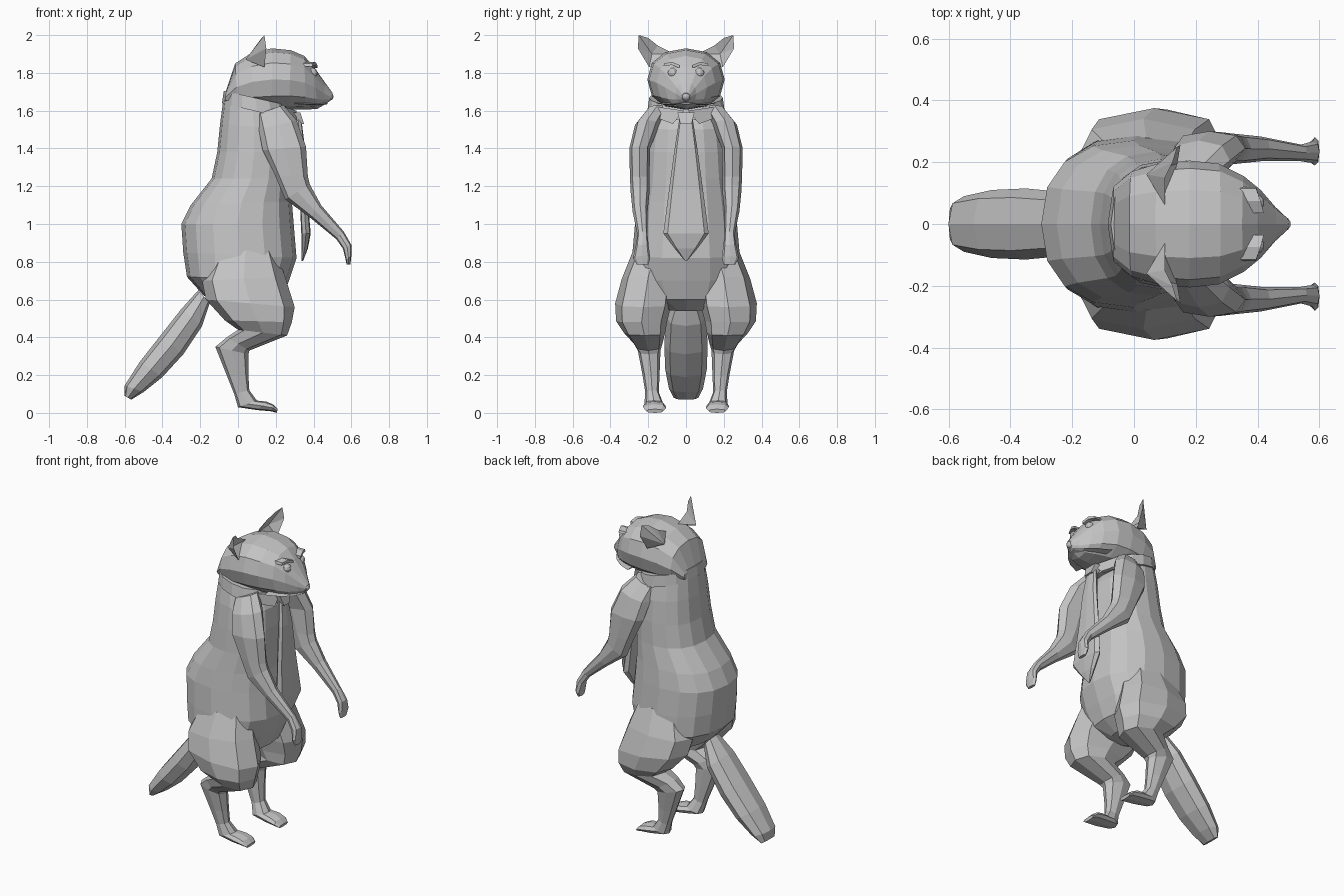
import bpy, bmesh, math
from mathutils import Vector

fur = bpy.data.materials.new("plain_grey")
fur.diffuse_color = (0.55, 0.55, 0.55, 1)


def finish(name, bm, mirror=False):
    bmesh.ops.recalc_face_normals(bm, faces=bm.faces)
    me = bpy.data.meshes.new(name)
    bm.to_mesh(me)
    bm.free()
    me.materials.append(fur)
    ob = bpy.data.objects.new(name, me)
    bpy.context.collection.objects.link(ob)
    if mirror:
        m = ob.modifiers.new("mirror", 'MIRROR')
        m.use_axis = (False, True, False)
        m.use_mirror_merge = False
    return ob


def loft(name, rings, n=12, power=1.0, mirror=False):
    """Each ring: x1, z1, x2, z2 (side-profile end points), y centre, y half width."""
    bm = bmesh.new()
    loops = []
    for x1, z1, x2, z2, yc, w in rings:
        loop = []
        for i in range(n):
            a = 2 * math.pi * i / n
            c, s = math.cos(a), math.sin(a)
            c = math.copysign(abs(c) ** power, c)
            s = math.copysign(abs(s) ** power, s)
            loop.append(bm.verts.new(((x1 + x2) / 2 + c * (x2 - x1) / 2, yc + s * w,
                                      (z1 + z2) / 2 + c * (z2 - z1) / 2)))
        loops.append(loop)
    for a, b in zip(loops, loops[1:]):
        for i in range(n):
            j = (i + 1) % n
            bm.faces.new((a[i], a[j], b[j], b[i]))
    bm.faces.new(loops[0])
    bm.faces.new(loops[-1])
    return finish(name, bm, mirror)


def slab(name, outline, thickness, mirror=False):
    """Extrude an outline of 3D points along x."""
    bm = bmesh.new()
    f = bm.faces.new([bm.verts.new(p) for p in outline])
    new = bmesh.ops.extrude_face_region(bm, geom=[f])["geom"]
    verts = [v for v in new if isinstance(v, bmesh.types.BMVert)]
    bmesh.ops.translate(bm, verts=verts, vec=(thickness, 0, 0))
    return finish(name, bm, mirror)


def ball(name, pos, r, scale=(1, 1, 1), mirror=False):
    bm = bmesh.new()
    bmesh.ops.create_uvsphere(bm, u_segments=10, v_segments=6, radius=r)
    for v in bm.verts:
        v.co = Vector(a * s for a, s in zip(v.co, scale)) + Vector(pos)
    return finish(name, bm, mirror)


# Torso, from crotch to neck
loft("torso", [
    (-0.06, 0.55, 0.14, 0.54, 0, 0.10),
    (-0.18, 0.62, 0.23, 0.60, 0, 0.24),
    (-0.27, 0.72, 0.27, 0.70, 0, 0.29),
    (-0.29, 0.85, 0.31, 0.82, 0, 0.285),
    (-0.30, 1.00, 0.295, 1.00, 0, 0.27),
    (-0.25, 1.10, 0.285, 1.12, 0, 0.255),
    (-0.14, 1.24, 0.28, 1.24, 0, 0.235),
    (-0.11, 1.38, 0.28, 1.38, 0, 0.225),
    (-0.095, 1.53, 0.27, 1.50, 0, 0.21),
    (-0.075, 1.68, 0.22, 1.60, 0, 0.18)], n=16, power=0.85)

# Bent legs running from the hips into the feet
loft("leg", [
    (-0.12, 0.86, 0.20, 0.86, 0.16, 0.12),
    (-0.19, 0.70, 0.25, 0.72, 0.20, 0.14),
    (-0.17, 0.60, 0.30, 0.56, 0.225, 0.15),
    (-0.07, 0.49, 0.285, 0.48, 0.235, 0.135),
    (0.00, 0.44, 0.26, 0.41, 0.22, 0.11),
    (-0.06, 0.40, 0.06, 0.33, 0.20, 0.075),
    (-0.12, 0.35, 0.055, 0.31, 0.195, 0.06),
    (-0.06, 0.20, 0.055, 0.20, 0.185, 0.045),
    (-0.02, 0.10, 0.06, 0.12, 0.18, 0.036),
    (0.00, 0.03, 0.10, 0.065, 0.17, 0.05),
    (0.10, 0.015, 0.15, 0.06, 0.168, 0.06),
    (0.18, 0.008, 0.185, 0.045, 0.165, 0.06),
    (0.205, 0.00, 0.21, 0.02, 0.165, 0.045)], n=8, power=0.8, mirror=True)

# Arms reaching forward with drooping hands
loft("arm", [
    (0.10, 1.58, 0.24, 1.63, 0.15, 0.055),
    (0.11, 1.50, 0.31, 1.55, 0.205, 0.065),
    (0.13, 1.39, 0.36, 1.41, 0.245, 0.055),
    (0.195, 1.26, 0.37, 1.25, 0.245, 0.052),
    (0.25, 1.13, 0.38, 1.21, 0.243, 0.05),
    (0.38, 1.035, 0.44, 1.10, 0.243, 0.04),
    (0.52, 0.92, 0.56, 0.96, 0.23, 0.027),
    (0.555, 0.87, 0.60, 0.89, 0.232, 0.035),
    (0.57, 0.81, 0.60, 0.83, 0.235, 0.046),
    (0.575, 0.785, 0.595, 0.785, 0.23, 0.03)], n=8, power=0.85, mirror=True)

# Tail
loft("tail", [
    (-0.21, 0.65, -0.15, 0.58, 0, 0.06),
    (-0.30, 0.55, -0.19, 0.46, 0, 0.105),
    (-0.41, 0.41, -0.29, 0.31, 0, 0.115),
    (-0.52, 0.27, -0.40, 0.19, 0, 0.11),
    (-0.60, 0.145, -0.50, 0.11, 0, 0.09),
    (-0.60, 0.09, -0.565, 0.07, 0, 0.065)], n=8, power=0.85)

# Head with tapered muzzle
loft("head", [
    (-0.07, 1.64, -0.065, 1.70, 0, 0.12),
    (0.00, 1.60, -0.015, 1.85, 0, 0.17),
    (0.08, 1.60, 0.07, 1.905, 0, 0.195),
    (0.18, 1.60, 0.18, 1.93, 0, 0.205),
    (0.27, 1.605, 0.28, 1.92, 0, 0.195),
    (0.36, 1.605, 0.35, 1.89, 0, 0.155),
    (0.42, 1.61, 0.40, 1.835, 0, 0.11),
    (0.455, 1.63, 0.46, 1.75, 0, 0.055),
    (0.485, 1.65, 0.50, 1.695, 0, 0.022)], n=12, power=0.9)
loft("mouth", [
    (0.30, 1.630, 0.30, 1.645, 0, 0.165),
    (0.38, 1.627, 0.38, 1.642, 0, 0.125),
    (0.44, 1.627, 0.44, 1.640, 0, 0.075),
    (0.475, 1.635, 0.475, 1.645, 0, 0.03)], n=8)
ball("nose", (0.485, 0, 1.675), 0.024, (0.9, 1, 0.9))
ball("eye", (0.395, 0.07, 1.80), 0.027, mirror=True)
slab("eyebrow", [(0.365, 0.035, 1.825), (0.355, 0.075, 1.842), (0.34, 0.12, 1.835),
                 (0.34, 0.115, 1.85), (0.355, 0.075, 1.858), (0.365, 0.035, 1.842)], 0.055, True)

# Ears: a rim joined to a hollow in front and a point behind
bm = bmesh.new()
rim = [bm.verts.new(p) for p in ((0.10, 0.06, 1.90), (0.10, 0.15, 1.945), (0.125, 0.20, 1.985),
                                 (0.14, 0.25, 2.0), (0.15, 0.255, 1.93), (0.14, 0.195, 1.83))]
for apex in ((0.09, 0.18, 1.90), (0.04, 0.16, 1.87)):
    tip = bm.verts.new(apex)
    for i, v in enumerate(rim):
        bm.faces.new((v, rim[(i + 1) % len(rim)], tip))
finish("ear", bm, mirror=True)

# Collar band and its two front points
loft("collar", [
    (-0.085, 1.64, 0.285, 1.55, 0, 0.205),
    (-0.075, 1.705, 0.26, 1.63, 0, 0.195)], n=16, power=0.9)
slab("collar_point", [(0.285, 0.01, 1.60), (0.22, 0.15, 1.62), (0.22, 0.15, 1.56),
                      (0.285, 0.07, 1.53)], 0.025, True)

# Necktie
slab("tie_knot", [(0.28, -0.045, 1.59), (0.28, 0.045, 1.59), (0.30, 0.03, 1.53),
                  (0.30, -0.03, 1.53)], 0.05)
loft("tie", [
    (0.30, 1.56, 0.335, 1.56, 0, 0.035),
    (0.315, 1.40, 0.355, 1.40, 0, 0.06),
    (0.325, 1.18, 0.365, 1.18, 0, 0.09),
    (0.335, 0.95, 0.385, 0.95, 0, 0.12),
    (0.335, 0.87, 0.37, 0.87, 0, 0.06),
    (0.335, 0.805, 0.345, 0.805, 0, 0.006)], n=8, power=0.6)
